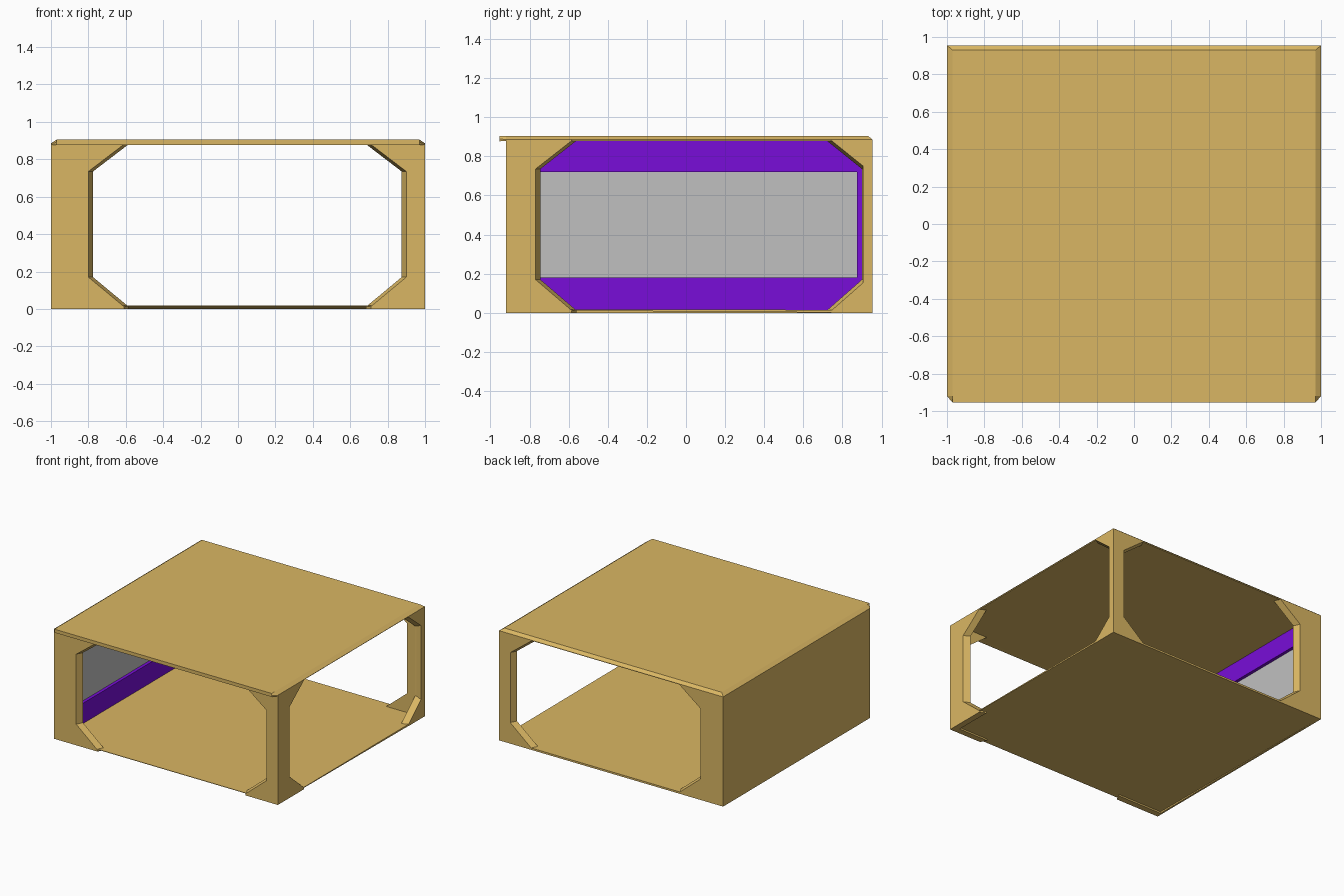
import bpy, bmesh
from mathutils import Vector

cube = bpy.data.objects.get("Cube")
if cube:
    bpy.data.objects.remove(cube)


def material(name, rgb):
    m = bpy.data.materials.new(name)
    m.use_nodes = True
    m.diffuse_color = (*rgb, 1)
    m.node_tree.nodes["Principled BSDF"].inputs["Base Color"].default_value = (*rgb, 1)
    return m


TAN = material("tan wood", (0.70, 0.47, 0.125))
PURPLE = material("purple paint", (0.19, 0.004, 0.69))
GREY = material("grey panel", (0.53, 0.53, 0.53))

# Overall limits of the shell
FRONT, BACK, SIDE, TOP = -0.92, 0.955, 1.0, 0.885


def loft(name, first, second, mat):
    """Solid between two matching rings of points."""
    bm = bmesh.new()
    a = [bm.verts.new(p) for p in first]
    b = [bm.verts.new(p) for p in second]
    bm.faces.new(a)
    bm.faces.new(b)
    n = len(a)
    for i in range(n):
        j = (i + 1) % n
        bm.faces.new((a[i], a[j], b[j], b[i]))
    bmesh.ops.recalc_face_normals(bm, faces=bm.faces)
    mesh = bpy.data.meshes.new(name)
    bm.to_mesh(mesh)
    bm.free()
    mesh.materials.append(mat)
    obj = bpy.data.objects.new(name, mesh)
    bpy.context.collection.objects.link(obj)
    return obj


def box(name, lo, hi, mat):
    ring = [(lo[0], lo[1]), (hi[0], lo[1]), (hi[0], hi[1]), (lo[0], hi[1])]
    return loft(name, [(x, y, lo[2]) for x, y in ring],
                [(x, y, hi[2]) for x, y in ring], mat)


def post(name, edge, opening, bracket, place):
    """Half of a chamfered opening: an upright with two corner brackets."""
    s = 1 if opening > edge else -1

    def ring(depth, grow):
        o, b = opening + s * grow, bracket + s * grow
        pts = [(edge, 0), (b, 0), (b, 0.012), (o, 0.17),
               (o, 0.735), (b, TOP - 0.005), (b, TOP), (edge, TOP)]
        return [place(u, depth, z) for u, z in pts]
    return loft(name, ring(0, 0), ring(0.05, 0.025), TAN)


# Uprights around the front, back and left openings
for name, face, inward in (("front", FRONT, 1), ("back", BACK, -1)):
    def place(u, d, z, face=face, inward=inward):
        return Vector((u, face + inward * d, z))
    post(name + "_right_post", -SIDE, -0.80, -0.61, place)
    post(name + "_left_post", SIDE, 0.90, 0.71, place)


def side_place(u, d, z):
    return Vector((SIDE - d, u, z))


post("side_front_post", FRONT, -0.77, -0.585, side_place)
post("side_back_post", BACK, 0.925, 0.745, side_place)

# Closed wall with its inner lining
box("side_wall", (-SIDE, FRONT, 0), (-0.985, BACK, TOP), TAN)
box("grey_panel", (-0.985, -0.85, 0.16), (-0.98, 0.89, 0.74), GREY)
Y0, Y1 = FRONT + 0.05, BACK - 0.05
for name, lo, hi in (("lower", (Y0, 0.015), (Y1, 0.18)),
                     ("upper", (Y0, 0.72), (Y1, 0.88)),
                     ("front", (Y0, 0.18), (-0.84, 0.72)),
                     ("back", (0.875, 0.18), (Y1, 0.72))):
    box(name + "_lining", (-0.985, *lo), (-0.955, *hi), PURPLE)

# Thin floor whose underside rises a little toward the front
floor = [(FRONT + 0.005, 0.013), (BACK, 0), (BACK, 0.015), (FRONT + 0.005, 0.017)]
loft("floor", [(-0.985, y, z) for y, z in floor],
     [(SIDE, y, z) for y, z in floor], TAN)

# Lid with bevelled edges and a lip overhanging the front
rim = [(-SIDE, FRONT), (SIDE, FRONT), (SIDE, BACK), (-SIDE, BACK)]
crown = [(-0.97, FRONT), (0.97, FRONT), (0.97, 0.93), (-0.97, 0.93)]
loft("lid", [(x, y, TOP) for x, y in rim], [(x, y, 0.905) for x, y in crown], TAN)
box("lid_underside", (-0.985, FRONT, 0.878), (0.995, BACK - 0.005, TOP), TAN)
lip_back = [(-SIDE, 0.878), (SIDE, 0.878), (SIDE, TOP), (0.97, 0.905), (-0.97, 0.905), (-SIDE, TOP)]
lip_front = [(-0.97, 0.877), (0.97, 0.877), (0.97, 0.89), (0.969, 0.905), (-0.969, 0.905), (-0.97, 0.89)]
loft("front_lip", [(x, FRONT, z) for x, z in lip_back],
     [(x, -0.955, z) for x, z in lip_front], TAN)
